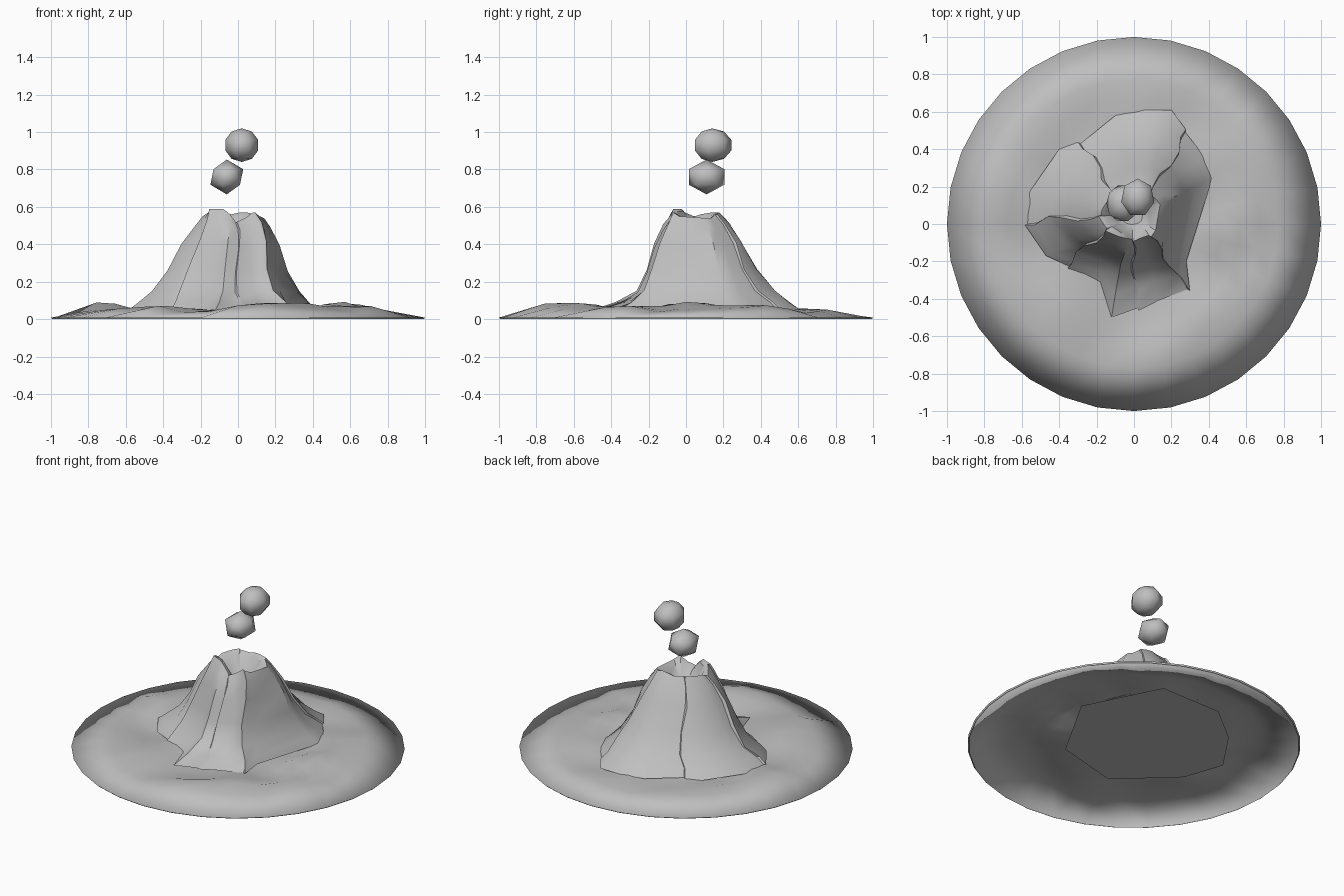
import bpy, bmesh, math, random
from mathutils import Vector, noise

random.seed(4)
cube = bpy.data.objects.get("Cube")
if cube:
    bpy.data.objects.remove(cube)

stone = bpy.data.materials.new("stone_grey")
stone.use_nodes = True
GREY = (0.52, 0.52, 0.52, 1)
stone.diffuse_color = GREY
stone.node_tree.nodes["Principled BSDF"].inputs["Base Color"].default_value = GREY


def finish(name, bm, angle):
    """Turn a bmesh into a shaded object."""
    mesh = bpy.data.meshes.new(name)
    bm.to_mesh(mesh)
    bm.free()
    mesh.materials.append(stone)
    obj = bpy.data.objects.new(name, mesh)
    bpy.context.collection.objects.link(obj)
    bpy.ops.object.select_all(action="DESELECT")
    obj.select_set(True)
    bpy.context.view_layer.objects.active = obj
    bpy.ops.object.shade_smooth_by_angle(angle=math.radians(angle))
    return obj


def loft(bm, rings):
    """Join closed counterclockwise rings of points, from the outside in."""
    loops = [[bm.verts.new(p) for p in ring] for ring in rings]
    n = len(loops[0])
    for a, b in zip(loops, loops[1:]):
        for i in range(n):
            j = (i + 1) % n
            bm.faces.new((a[i], a[j], b[j], b[i]))
    return loops


# Ground: ridges of hardened flow as start, end and height
RIDGES = [((0.05, -0.75), (0.68, -0.32), 0.035), ((-0.42, -0.48), (-0.4, -0.68), 0.025),
          ((0.6, 0.5), (0.68, 0.2), 0.035), ((-0.72, 0.15), (-0.5, 0.48), 0.03),
          ((-0.72, -0.15), (-0.55, -0.4), 0.025), ((0.48, -0.08), (0.6, 0.05), 0.045)]


def ground_height(x, y):
    h = 0.04 + 0.032 * noise.noise(Vector((x * 4, y * 4, 0.7)))
    p = Vector((x, y))
    for start, end, height in RIDGES:
        a, along = Vector(start), Vector(end) - Vector(start)
        t = max(0, min(1, (p - a).dot(along) / along.length_squared))
        h += height * math.exp(-(p - a - along * t).length_squared / 0.012)
    return max(0.008, h * min(1, (1 - p.length) / 0.22))


def circle(r, height):
    ring = []
    for i in range(32):
        x, y = r * math.cos(math.tau * i / 32), r * math.sin(math.tau * i / 32)
        ring.append((x, y, height(x, y)))
    return ring


# Turned-under rim first, then the rings of the sheet
bm = bmesh.new()
rings = [circle(0.992, lambda x, y: 0)]
rings += [circle(r, ground_height) for r in (1, 0.77, 0.67, 0.57, 0.47, 0.37, 0.28)]
loft(bm, rings)
finish("ground", bm, 180)

# Mountain columns: foot x, foot y, rim height, share of apron, crack
COLUMNS = [
    (0.42, 0.25, 0.54, 0, 0), (0.37, 0.37, 0.54, 0, 0), (0.29, 0.48, 0.56, 0, 1),
    (0.2, 0.61, 0.57, 0, 0), (0.06, 0.61, 0.57, 0, 0), (-0.1, 0.58, 0.56, 0, 0),
    (-0.27, 0.44, 0.57, 0, 1), (-0.4, 0.4, 0.57, 0, 0), (-0.56, 0.17, 0.56, 0, 0),
    (-0.57, 0.02, 0.55, 0, 1), (-0.47, -0.17, 0.57, 0, 0), (-0.36, -0.21, 0.59, 0, 1),
    (-0.18, -0.31, 0.59, 0.4, 0), (-0.12, -0.5, 0.56, 1, 0), (0.0, -0.45, 0.52, 1, 1),
    (0.13, -0.41, 0.54, 1, 0), (0.27, -0.36, 0.57, 0.7, 1), (0.28, -0.2, 0.55, 0.1, 0)]
# Wall levels: height, spread of a plain slope, spread above an apron
LEVELS = [(0, 1, 1), (0.08, 0.87, 0.7), (0.2, 0.68, 0.45), (0.42, 0.47, 0.3),
          (0.7, 0.28, 0.22), (0.9, 0.11, 0.1), (1, 0, 0)]
FOOT_Z = 0.05
CENTRE = Vector((-0.01, 0.05, 0))


def column_points(col, raised):
    fx, fy, top, apron, crack = col
    foot = Vector((fx, fy, 0)) - CENTRE
    out = foot.normalized()
    side = Vector((-out.y, out.x, 0))
    rim = Vector((out.x * 0.165, out.y * 0.13, 0))
    points = []
    for k, (up, slope, over) in enumerate(LEVELS):
        t = slope + (over - slope) * apron
        p = CENTRE + rim.lerp(foot, t)
        if crack:
            p += side * 0.014 * (-1) ** (k // 2) * (0.4 + t)
        if raised:
            p += out * 0.014 + side * 0.006
        p.z = FOOT_Z + (top - FOOT_Z) * up
        points.append(p)
    # crater lip, inner wall and floor
    for scale, z in ((0.82, top - 0.015), (0.55, 0.47), (0.4, 0.45)):
        p = CENTRE + rim * scale
        p.z = z
        points.append(p)
    return points


columns = []
for col in COLUMNS:
    columns.append(column_points(col, False))
    if col[4]:
        columns.append(column_points(col, True))
    for p in columns[-1][1:6]:
        p += Vector((random.uniform(-1, 1), random.uniform(-1, 1), 0)) * 0.006

bm = bmesh.new()
loops = loft(bm, list(zip(*columns)))
bm.faces.new(loops[-1])
finish("mountain", bm, 38)

# Flat underside of the mountain
BASE = [(0.27, -0.32), (0.53, 0.14), (0.29, 0.62), (-0.14, 0.62),
        (-0.39, 0.42), (-0.58, 0.14), (-0.49, -0.12), (-0.16, -0.43)]
bm = bmesh.new()
bm.faces.new([bm.verts.new((x, y, 0.015)) for x, y in reversed(BASE)])
finish("mountain_underside", bm, 30)

# Rocks thrown above the crater
bm = bmesh.new()
bmesh.ops.create_icosphere(bm, subdivisions=1, radius=0.1)
rock = finish("lower_rock", bm, 180)
rock.location = (-0.06, 0.11, 0.76)
rock.scale = (0.98, 1.12, 0.93)

bm = bmesh.new()
bmesh.ops.create_uvsphere(bm, u_segments=7, v_segments=5, radius=0.1)
rock = finish("upper_rock", bm, 180)
rock.location = (0.02, 0.14, 0.93)
rock.scale = (0.95, 1.08, 0.9)
